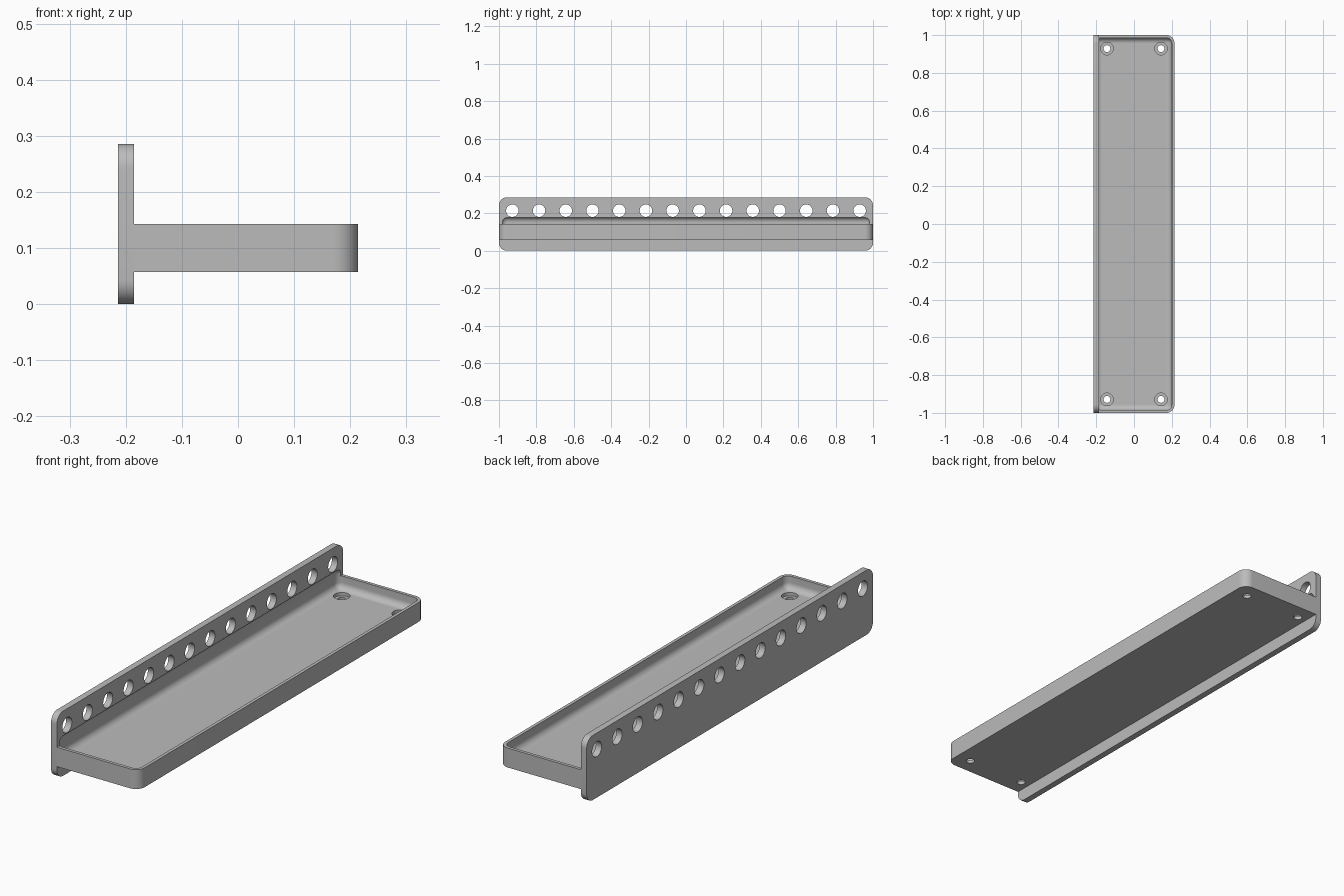
import bpy, bmesh, math
from mathutils import Matrix, Vector

if "Cube" in bpy.data.objects:
    bpy.data.objects.remove(bpy.data.objects["Cube"])

S = 1 / 105  # millimetres to model units

grey = bpy.data.materials.new("plain grey")
grey.use_nodes = True
colour = (0.5, 0.5, 0.5, 1)
grey.diffuse_color = colour
grey.node_tree.nodes["Principled BSDF"].inputs["Base Color"].default_value = colour


def finish(name, bm):
    bmesh.ops.scale(bm, vec=(S, S, S), verts=bm.verts)
    bmesh.ops.recalc_face_normals(bm, faces=bm.faces)
    mesh = bpy.data.meshes.new(name)
    bm.to_mesh(mesh)
    bm.free()
    mesh.materials.append(grey)
    obj = bpy.data.objects.new(name, mesh)
    bpy.context.collection.objects.link(obj)
    return obj


def rounded_box(name, lo, hi, radius, pick, segments=10):
    """Box between two corners; edges chosen by pick(direction, middle) are rounded."""
    lo, hi = Vector(lo), Vector(hi)
    bm = bmesh.new()
    bmesh.ops.create_cube(bm, size=1)
    for v in bm.verts:
        v.co = [(lo[i] + hi[i]) / 2 + v.co[i] * (hi[i] - lo[i]) for i in range(3)]
    edges = [e for e in bm.edges
             if pick((e.verts[0].co - e.verts[1].co).normalized(),
                     (e.verts[0].co + e.verts[1].co) / 2)]
    bmesh.ops.bevel(bm, geom=edges, offset=radius, segments=segments,
                    profile=0.5, affect='EDGES')
    return finish(name, bm)


def pins(name, points, radius, depth, axis):
    """Row of cylinders used for drilling."""
    bm = bmesh.new()
    turn = Matrix.Rotation(math.pi / 2, 4, 'Y') if axis == 'X' else Matrix()
    for p in points:
        bmesh.ops.create_cone(bm, cap_ends=True, segments=40, radius1=radius,
                              radius2=radius, depth=depth,
                              matrix=Matrix.Translation(p) @ turn)
    return finish(name, bm)


def cut(obj, cutters):
    bpy.ops.object.select_all(action='DESELECT')
    obj.select_set(True)
    bpy.context.view_layer.objects.active = obj
    for c in cutters:
        mod = obj.modifiers.new("cut", 'BOOLEAN')
        mod.operation = 'DIFFERENCE'
        mod.solver = 'EXACT'
        mod.object = c
        bpy.ops.object.modifier_apply(modifier=mod.name)
    bpy.ops.object.shade_smooth_by_angle(angle=math.radians(30))


# Upright plate with rounded corners
back_plate = rounded_box("back_plate", (-22.5, -105, 0), (-19.5, 105, 30), 4.5,
                         lambda d, m: abs(d.x) > 0.9)

# Tray with its two outer corners rounded
tray = rounded_box("tray", (-19.5, -105, 6), (22.5, 105, 15), 4.5,
                   lambda d, m: abs(d.z) > 0.9 and m.x > 0)

# Hollow with soft edges, biting slightly into the plate
hollow = rounded_box("hollow_cutter", (-21, -103.5, 9), (21, 103.5, 19), 3,
                     lambda d, m: True)

# Row of holes along the plate, stepped screw holes in the tray corners
plate_holes = pins("plate_hole_cutter",
                   [(-21, -97.5 + 15 * i, 22.5) for i in range(14)], 3.5, 12, 'X')
corners = [(x, y) for x in (-15, 15) for y in (-97.5, 97.5)]
screw_holes = pins("screw_hole_cutter", [(x, y, 8) for x, y in corners], 1.9, 12, 'Z')
screw_seats = pins("screw_seat_cutter", [(x, y, 9.5) for x, y in corners], 3.5, 4, 'Z')

cut(back_plate, [hollow, plate_holes])
cut(tray, [hollow, screw_seats, screw_holes])

for helper in (hollow, plate_holes, screw_holes, screw_seats):
    bpy.data.objects.remove(helper)
